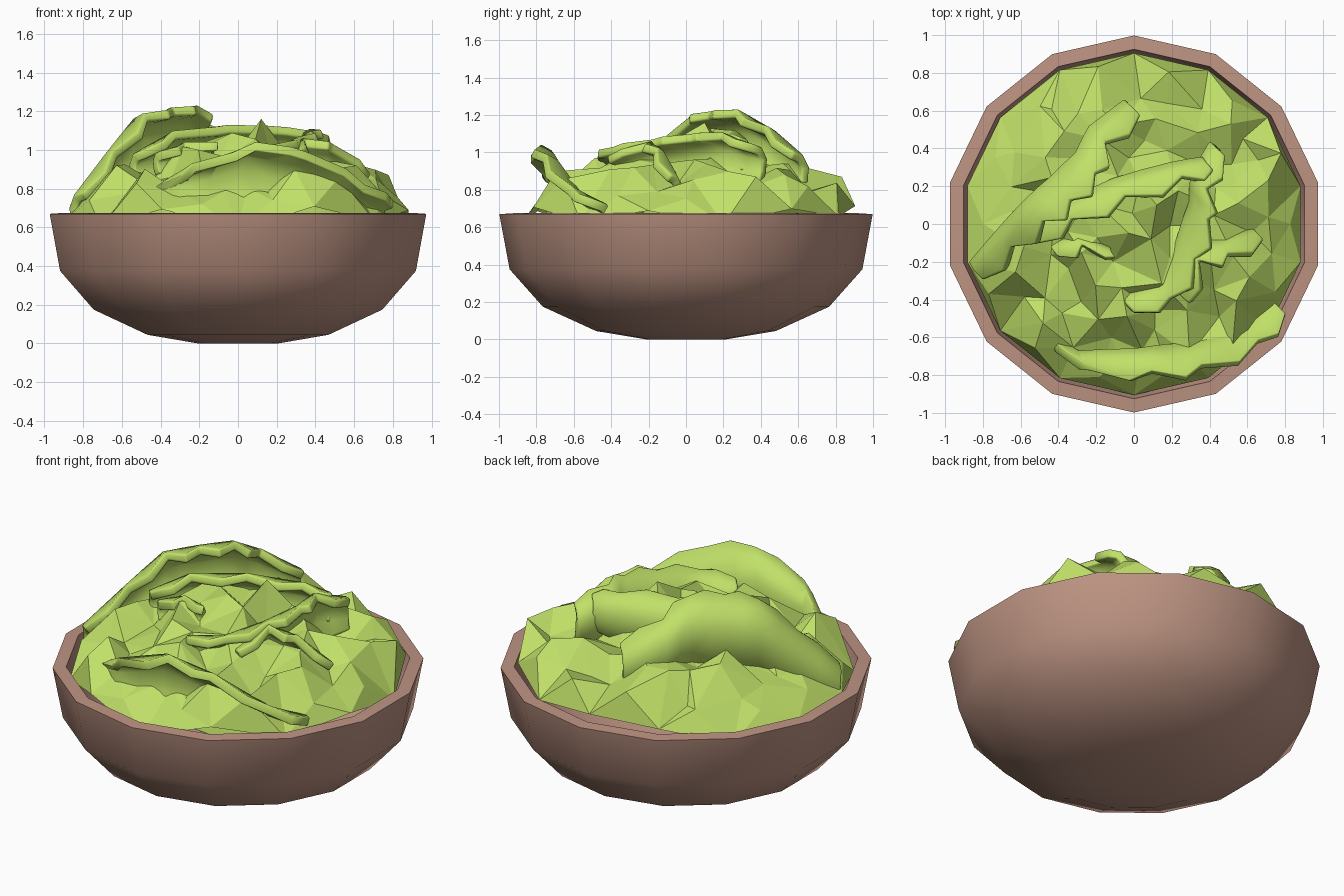
import bpy, bmesh, math, random
from mathutils import Vector
from mathutils.geometry import delaunay_2d_cdt

if "Cube" in bpy.data.objects:
    bpy.data.objects.remove(bpy.data.objects["Cube"])

random.seed(11)


def material(name, rgb):
    m = bpy.data.materials.new(name)
    m.diffuse_color = (*rgb, 1)
    m.use_nodes = True
    m.node_tree.nodes["Principled BSDF"].inputs["Base Color"].default_value = m.diffuse_color
    return m


clay = material("brown clay", (0.51, 0.295, 0.225))
green = material("lettuce green", (0.53, 0.75, 0.14))


def make_object(name, bm, mat, smooth_angle=None):
    bmesh.ops.recalc_face_normals(bm, faces=bm.faces[:])
    me = bpy.data.meshes.new(name)
    bm.to_mesh(me)
    bm.free()
    ob = bpy.data.objects.new(name, me)
    bpy.context.collection.objects.link(ob)
    me.materials.append(mat)
    if smooth_angle:
        bpy.ops.object.select_all(action='DESELECT')
        ob.select_set(True)
        bpy.context.view_layer.objects.active = ob
        bpy.ops.object.shade_smooth_by_angle(angle=math.radians(smooth_angle))
    return ob


def bridge(bm, a, b):
    n = len(a)
    for i in range(n):
        j = (i + 1) % n
        bm.faces.new((a[i], a[j], b[j], b[i]))


def ring_point(r, k):
    a = math.tau * k / 14
    return r * math.sin(a), r * math.cos(a)


# Bowl: fourteen-sided lathe, outside then inside
profile = [(0.21, 0.0), (0.48, 0.045), (0.765, 0.175), (0.943, 0.375), (0.998, 0.67),
           (0.925, 0.675), (0.87, 0.40), (0.70, 0.23), (0.42, 0.11)]
bm = bmesh.new()
rings = [[bm.verts.new((*ring_point(r, k), z)) for k in range(14)] for r, z in profile]
for a, b in zip(rings, rings[1:]):
    bridge(bm, a, b)
bm.faces.new(rings[0])
bm.faces.new(rings[-1])
make_object("bowl", bm, clay, 40)

# Salad mound: scattered points on a low dome, joined into irregular facets
rim = [Vector(ring_point(0.905, k)) for k in range(14)]
shoulder = [Vector(ring_point(random.uniform(0.79, 0.87), k + 0.5)) for k in range(14)]
inner = [Vector((0.12, 0.10))]
while len(inner) < 85:
    p = Vector((random.uniform(-.76, .76), random.uniform(-.76, .76)))
    if p.length < 0.76 and all((p - q).length > 0.10 for q in inner):
        inner.append(p)
verts, _, faces = delaunay_2d_cdt(rim + shoulder + inner, [], [], 0, 1e-5)[:3]
bm = bmesh.new()
bv = []
for p in verts:
    r = p.length
    if r > 0.885:
        z = 0.62 + random.uniform(-.05, .10)
    elif (p - inner[0]).length < 0.01:
        z = 1.16
    else:
        z = 0.79 + 0.25 * (1 - r / 0.85) + random.choice((-1, 1)) * random.uniform(.02, .085)
    bv.append(bm.verts.new((p.x, p.y, z)))
for f in faces:
    bm.faces.new([bv[i] for i in f])
make_object("salad_mound", bm, green)


# Lettuce leaves: wavy top edge, blade dropping in a hollow curve into the mound
def leaf(name, path, size):
    pts = [Vector(p) for p in path]
    line = []
    for a, b in zip(pts, pts[1:]):
        line += [a, a.lerp(b, 0.5)]
    line.append(pts[-1])
    drops = [(0, 0, 0), (-.08, .08, -.03), (-.12, .13, -.12), (-.11, .12, -.25), (-.07, .08, -.38)]
    bm = bmesh.new()
    cols = []
    last = len(line) - 1
    for i, p in enumerate(line):
        wave = 0 if i in (0, last) else 0.025 * (1 if i % 2 else -1)
        s = size * (0.55 + 0.45 * math.sin(math.pi * i / last))
        cols.append([bm.verts.new(p + Vector(d) * s + Vector((wave, -wave, 0)) * (j == 0))
                     for j, d in enumerate(drops)])
    for a, b in zip(cols, cols[1:]):
        for j in range(len(drops) - 1):
            bm.faces.new((a[j], b[j], b[j + 1], a[j + 1]))
    ob = make_object(name, bm, green)
    sol = ob.modifiers.new("thickness", 'SOLIDIFY')
    sol.thickness = 0.05
    sol.offset = 0
    bev = ob.modifiers.new("soft_edge", 'BEVEL')
    bev.width = 0.012
    bev.segments = 2
    bev.limit_method = 'ANGLE'
    bev.angle_limit = math.radians(60)
    for f in ob.data.polygons:
        f.use_smooth = True


leaf("tall_leaf", [(-.79, -.29, .76), (-.61, -.14, .98), (-.45, -.01, 1.17), (-.31, .10, 1.20),
                   (-.18, .24, 1.21), (-.13, .40, 1.12), (.03, .57, .98)], 1.0)
leaf("middle_leaf", [(-.50, -.10, .97), (-.30, .0, 1.08), (-.02, .12, 1.11),
                     (.28, .22, 1.10), (.42, .28, 1.06)], 0.75)
leaf("right_leaf", [(-.0, -.47, .98), (.22, -.42, 1.01), (.35, -.21, 1.05),
                    (.42, .0, 1.08), (.41, .16, 1.09), (.48, .36, 1.02)], 0.9)
leaf("side_leaf", [(.30, -.42, .96), (.37, -.22, 1.04), (.52, -.19, 1.01), (.68, -.09, .86)], 0.7)
leaf("small_leaf", [(-.40, -.17, .97), (-.25, -.14, 1.02), (-.10, -.18, 1.02)], 0.45)
leaf("front_leaf", [(-.40, -.67, .80), (-.20, -.80, .91), (.12, -.81, 1.02),
                    (.38, -.78, .97), (.68, -.65, .80), (.80, -.48, .72)], 1.0)
